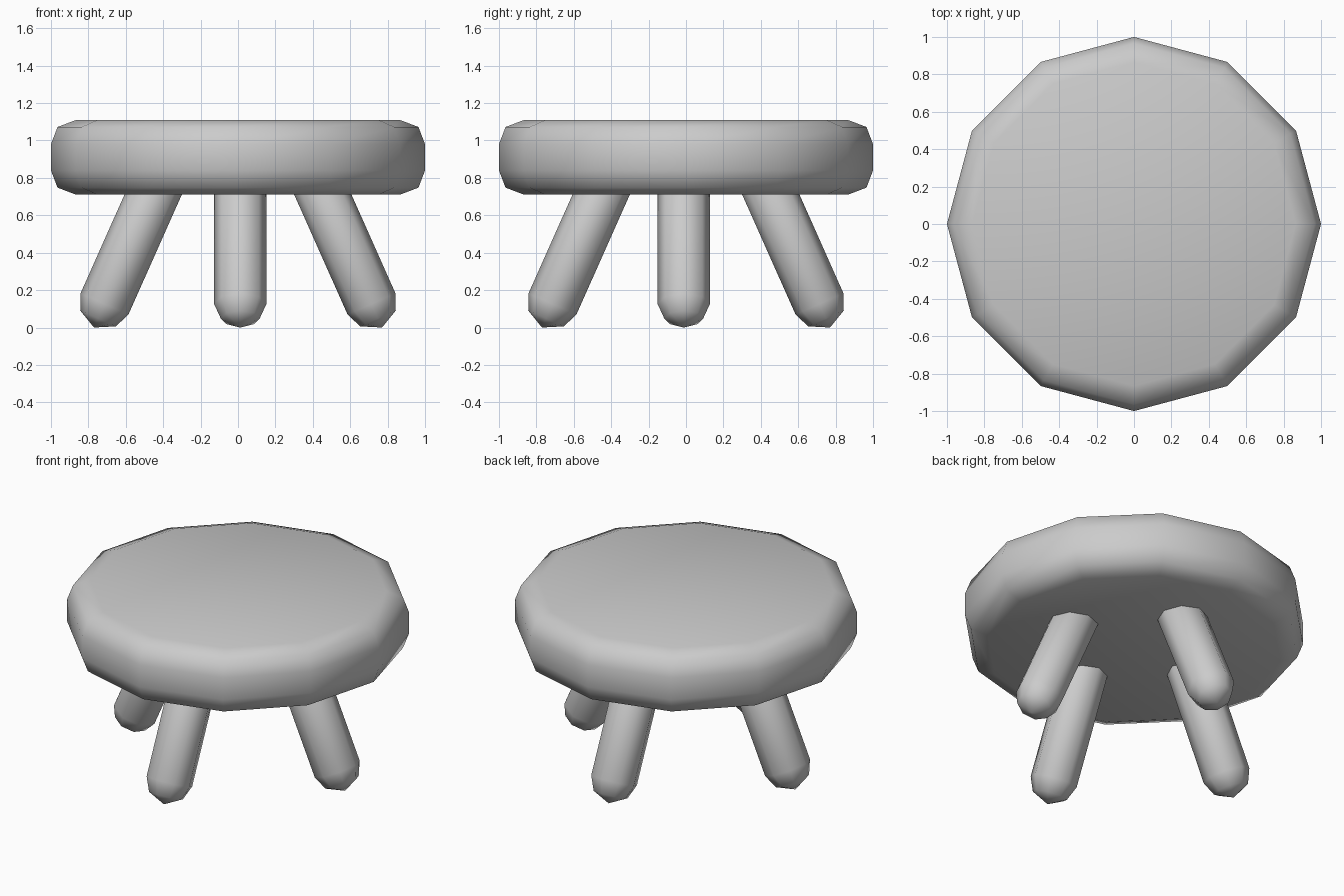
import bpy, bmesh
from math import cos, sin, pi, radians
from mathutils import Matrix

if "Cube" in bpy.data.objects:
    bpy.data.objects.remove(bpy.data.objects["Cube"])


def lathe(name, profile, sides, matrix=None):
    """Revolve (radius, height) points around z; radius 0 makes a pole."""
    bm = bmesh.new()
    rings = []
    for r, z in profile:
        if r == 0:
            rings.append([bm.verts.new((0, 0, z))])
        else:
            rings.append([bm.verts.new((r * cos(2 * pi * i / sides), r * sin(2 * pi * i / sides), z))
                          for i in range(sides)])
    for a, b in zip(rings, rings[1:]):
        for i in range(sides):
            j = (i + 1) % sides
            if len(a) == 1:
                bm.faces.new((a[0], b[j], b[i]))
            elif len(b) == 1:
                bm.faces.new((a[i], a[j], b[0]))
            else:
                bm.faces.new((a[i], a[j], b[j], b[i]))
    if len(rings[0]) > 1:
        bm.faces.new(rings[0][::-1])
    if len(rings[-1]) > 1:
        bm.faces.new(rings[-1])
    bmesh.ops.recalc_face_normals(bm, faces=bm.faces)
    if matrix:
        bm.transform(matrix)
    for f in bm.faces:
        f.smooth = True
    mesh = bpy.data.meshes.new(name)
    bm.to_mesh(mesh)
    bm.free()
    obj = bpy.data.objects.new(name, mesh)
    bpy.context.collection.objects.link(obj)
    return obj


# Seat: thick twelve-sided disc with rounded rim
lathe("seat", [(0.865, 0.71), (0.965, 0.748), (1.0, 0.84),
               (1.0, 0.98), (0.965, 1.072), (0.865, 1.11)], 12)

# Legs: splayed eight-sided capsules, tips resting on the ground
leg = [(0, 0), (0.104, 0.053), (0.14, 0.138), (0.14, 0.87), (0.104, 0.93), (0, 0.96)]
tilt = Matrix.Rotation(radians(-24), 4, 'Y')
feet = {"right_leg": (0, 0.77, -0.012), "back_leg": (90, 0.012, 0.77),
        "left_leg": (180, -0.77, -0.012), "front_leg": (270, 0.012, -0.77)}
for name, (angle, x, y) in feet.items():
    place = Matrix.Translation((x, y, 0)) @ Matrix.Rotation(radians(angle), 4, 'Z') @ tilt
    lathe(name, leg, 8, place)
